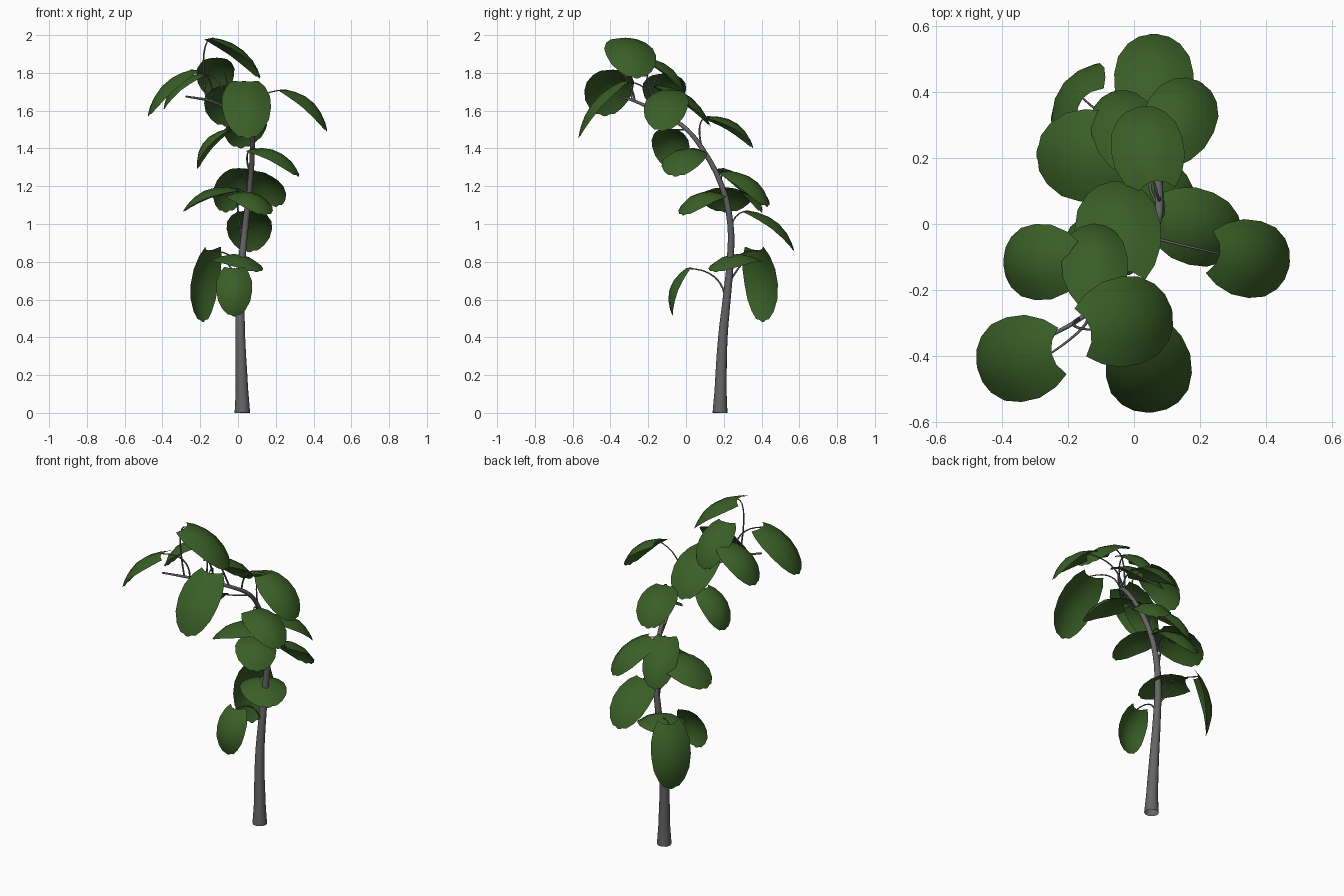
import bpy
from mathutils import Vector

if "Cube" in bpy.data.objects:
    bpy.data.objects.remove(bpy.data.objects["Cube"])


def material(name, color):
    m = bpy.data.materials.new(name)
    m.diffuse_color = (*color, 1)
    m.use_nodes = True
    m.node_tree.nodes["Principled BSDF"].inputs["Base Color"].default_value = m.diffuse_color
    return m


green = material("leaf_green", (0.042, 0.115, 0.02))
bark = material("bark_grey", (0.13, 0.13, 0.13))

# trunk path: x, y, z, radius
TRUNK = [(.023, .18, 0, .041), (.021, .183, .12, .033), (.012, .195, .4, .026), (.013, .215, .6, .022),
         (.022, .235, .82, .019), (.04, .235, 1.0, .017), (.063, .19, 1.2, .015), (.076, .085, 1.4, .013),
         (.07, .005, 1.5, .012), (.03, -.08, 1.56, .011), (-.05, -.17, 1.605, .010),
         (-.14, -.27, 1.65, .008), (-.275, -.35, 1.675, .005)]

# leaves: base, tip, width, height on trunk where the stalk starts
LEAVES = [
    ((-.02, .00, .765), (-.02, -.07, .51), .19, .58),
    ((-.09, .34, .82), (.10, .155, .745), .26, .68),
    ((-.155, .38, .86), (-.185, .405, .48), .23, .72),
    ((.06, .335, 1.07), (.06, .575, .85), .24, .84),
    ((.00, .16, 1.165), (.145, -.015, 1.045), .23, .88),
    ((-.02, .20, 1.19), (-.295, .215, 1.06), .28, 1.0),
    ((.00, .20, 1.295), (-.065, .40, 1.06), .20, 1.1),
    ((.09, .23, 1.28), (.20, .43, 1.09), .22, 1.15),
    ((.09, .025, 1.40), (.32, -.055, 1.25), .23, 1.26),
    ((.06, .13, 1.57), (.015, .355, 1.40), .22, 1.4),
    ((-.07, -.09, 1.50), (-.215, -.07, 1.29), .20, 1.5),
    ((.26, -.09, 1.71), (.47, -.125, 1.49), .235, 1.53),
    ((-.04, -.14, 1.735), (-.06, .13, 1.515), .26, 1.57),
    ((-.115, -.21, 1.88), (-.125, .00, 1.67), .20, 1.6),
    ((.04, -.34, 1.755), (.05, -.57, 1.45), .26, 1.61),
    ((-.20, -.115, 1.795), (-.395, -.115, 1.60), .23, 1.62),
    ((-.25, -.39, 1.815), (-.475, -.43, 1.57), .26, 1.65),
    ((-.13, -.32, 1.985), (.115, -.26, 1.77), .27, 1.655),
]
# blade outline: position along the midrib, relative half width
OUTLINE = [(0, .55), (.12, .80), (.3, .98), (.5, 1.0), (.7, .9), (.86, .66), (.96, .38), (1, .18)]


def tube(name, pts, res, kind='POLY'):
    cu = bpy.data.curves.new(name, 'CURVE')
    cu.dimensions = '3D'
    cu.bevel_depth = 1.0
    cu.bevel_resolution = res
    cu.resolution_u = 3
    cu.materials.append(bark)
    sp = cu.splines.new(kind)
    target = sp.bezier_points if kind == 'BEZIER' else sp.points
    target.add(len(pts) - 1)
    for p, (x, y, z, r) in zip(target, pts):
        p.co = (x, y, z) if kind == 'BEZIER' else (x, y, z, 1)
        p.radius = r
        if kind == 'BEZIER':
            p.handle_left_type = p.handle_right_type = 'AUTO'
    ob = bpy.data.objects.new(name, cu)
    bpy.context.collection.objects.link(ob)
    bpy.ops.object.select_all(action='DESELECT')
    ob.select_set(True)
    bpy.context.view_layer.objects.active = ob
    bpy.ops.object.convert(target='MESH')
    bpy.ops.object.shade_smooth()


def trunk_at(z):
    for a, b in zip(TRUNK, TRUNK[1:]):
        if a[2] <= z <= b[2]:
            return Vector(a[:3]).lerp(Vector(b[:3]), (z - a[2]) / (b[2] - a[2]))


def leaf(i, base, tip, width):
    d = tip - base
    side = Vector((d.x, d.y, 0)).cross(Vector((0, 0, 1))).normalized()
    n = side.cross(d).normalized()
    verts, faces = [], []
    us = (-1, -.5, 0, .5, 1)
    for t, w in OUTLINE:
        for u in us:
            # heart-like notch at the stalk, rounded tip, arched blade with drooping edges
            s = t - .06 * u * u * (1 - t) - (.03 * u * u if t == 1 else 0)
            verts.append(base + d * s + n * (.22 * s * (1 - s) - .045 * (u * w) ** 2)
                         + side * (u * w * width / 2))
    k = len(us)
    for r in range(len(OUTLINE) - 1):
        for c in range(k - 1):
            a = r * k + c
            faces.append((a, a + 1, a + k + 1, a + k))
    me = bpy.data.meshes.new(f"leaf_{i}")
    me.from_pydata(verts, [], faces)
    me.materials.append(green)
    me.shade_smooth()
    bpy.context.collection.objects.link(bpy.data.objects.new(f"leaf_{i}", me))


# trunk
tube("trunk", TRUNK, 3, 'BEZIER')

# leaves with arching stalks
for i, (b, t, w, z) in enumerate(LEAVES, 1):
    b, t = Vector(b), Vector(t)
    leaf(i, b, t, w)
    s = trunk_at(z)
    out = Vector((t.x - b.x, t.y - b.y, 0)).normalized()
    c = s.lerp(b, .35) - out * .06
    c.z = b.z
    path = []
    for j in range(9):
        f = j / 8
        p = s * (1 - f) ** 2 + c * (2 * f * (1 - f)) + b * f * f
        path.append((*p, .0055 - .0025 * f))
    tube(f"leaf_stalk_{i}", path, 1)
